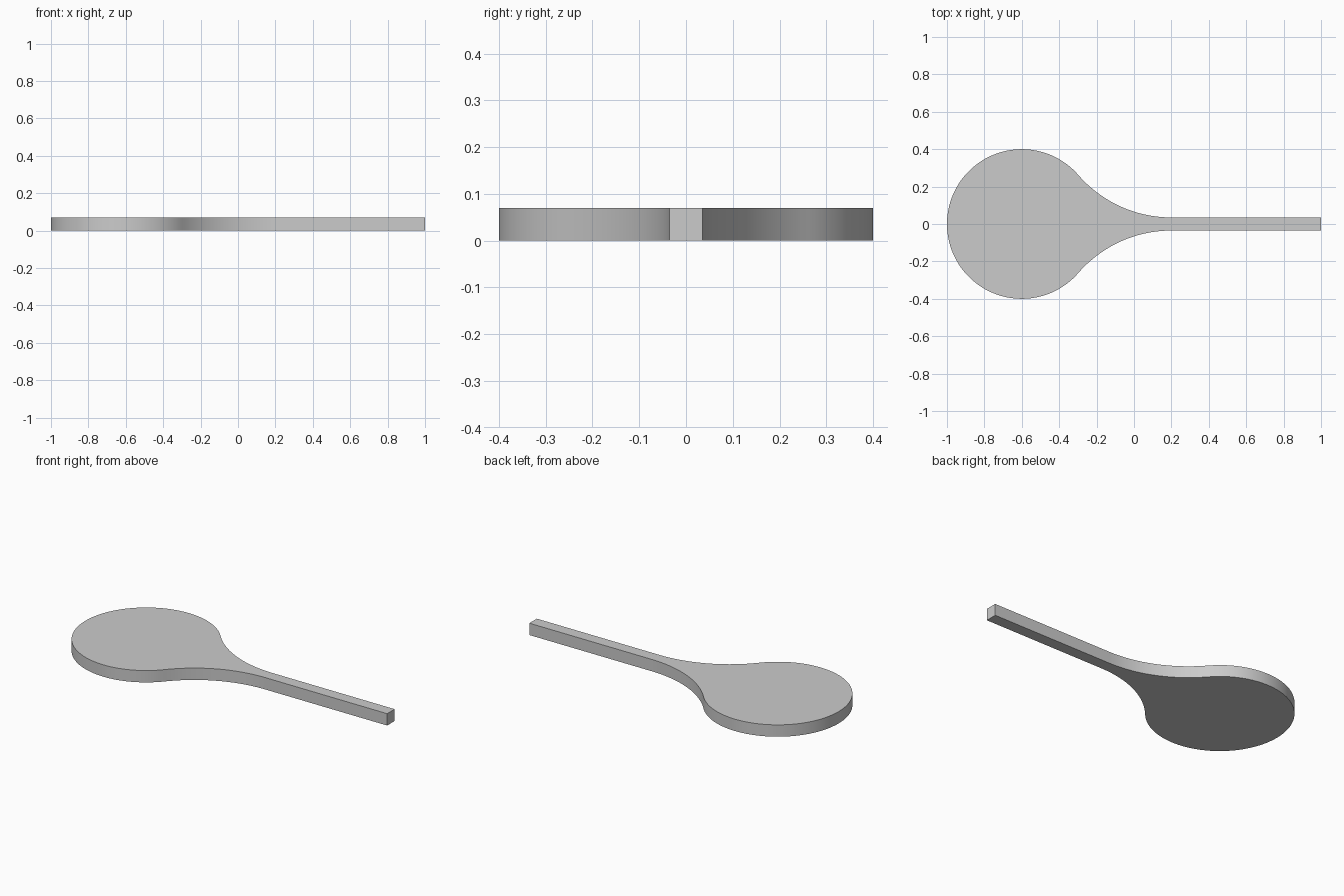
import bpy
import bmesh
from math import atan2, cos, sin, pi, radians

cube = bpy.data.objects.get("Cube")
if cube:
    bpy.data.objects.remove(cube, do_unlink=True)

# Dimensions
HEIGHT = 0.07
HEAD_X, HEAD_R = -0.6, 0.4
HALF_W = 0.035
NECK_X, TIP_X = 0.2, 1.0

# Neck arc radius that is tangent to both the round head and the straight handle
run = NECK_X - HEAD_X
NECK_R = (run**2 + HALF_W**2 - HEAD_R**2) / (2 * (HEAD_R - HALF_W))
NECK_Y = HALF_W + NECK_R
join = atan2(NECK_Y, run)


def arc(cx, cy, r, start, end, steps):
    angles = [start + (end - start) * i / steps for i in range(steps + 1)]
    return [(cx + r * cos(a), cy + r * sin(a)) for a in angles]


# Upper half of the outline, from the head's far end to the handle tip
half = arc(HEAD_X, 0, HEAD_R, pi, join, 48)
half += arc(NECK_X, NECK_Y, NECK_R, pi + join, 1.5 * pi, 24)[1:]
half.append((TIP_X, HALF_W))
outline = half + [(x, -y) for x, y in reversed(half[1:])]

# Paddle body: outline extruded upward
bm = bmesh.new()
base = bm.faces.new([bm.verts.new((x, y, 0)) for x, y in outline])
top = bmesh.ops.extrude_face_region(bm, geom=[base], use_keep_orig=True)
bmesh.ops.translate(bm, vec=(0, 0, HEIGHT),
                    verts=[v for v in top["geom"] if isinstance(v, bmesh.types.BMVert)])
bmesh.ops.recalc_face_normals(bm, faces=bm.faces)
mesh = bpy.data.meshes.new("paddle")
bm.to_mesh(mesh)
bm.free()
paddle = bpy.data.objects.new("paddle", mesh)
bpy.context.collection.objects.link(paddle)

# Plain grey material
grey = bpy.data.materials.new("light_grey")
grey.use_nodes = True
colour = (0.6, 0.6, 0.6, 1)
grey.diffuse_color = colour
grey.node_tree.nodes["Principled BSDF"].inputs["Base Color"].default_value = colour
mesh.materials.append(grey)

# Smooth rim with crisp top and bottom edges
bpy.ops.object.select_all(action="DESELECT")
paddle.select_set(True)
bpy.context.view_layer.objects.active = paddle
bpy.ops.object.shade_smooth_by_angle(angle=radians(30))
